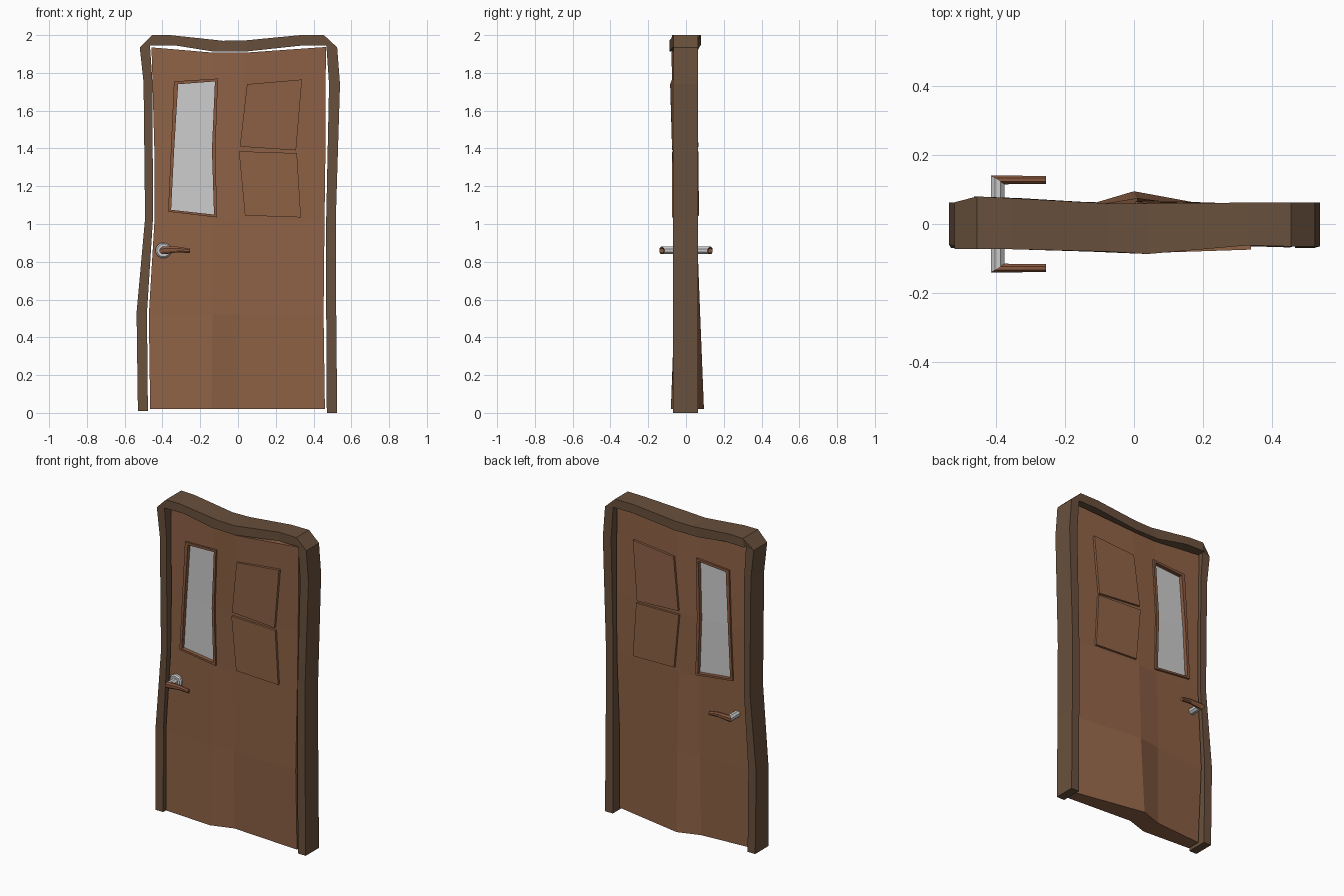
import bpy, bmesh
from math import cos, sin, pi

if "Cube" in bpy.data.objects:
    bpy.data.objects.remove(bpy.data.objects["Cube"])


def material(name, rgb):
    m = bpy.data.materials.new(name)
    m.diffuse_color = (*rgb, 1)
    m.use_nodes = True
    m.node_tree.nodes["Principled BSDF"].inputs["Base Color"].default_value = m.diffuse_color
    return m


WOOD = material("door_wood", (0.27, 0.12, 0.06))
TRIM = material("trim_wood", (0.25, 0.10, 0.05))
DARK = material("frame_wood", (0.14, 0.08, 0.045))


def finish(bm, name, mat=None):
    bmesh.ops.remove_doubles(bm, verts=bm.verts, dist=0.0005)
    bmesh.ops.recalc_face_normals(bm, faces=bm.faces)
    me = bpy.data.meshes.new(name)
    bm.to_mesh(me)
    bm.free()
    ob = bpy.data.objects.new(name, me)
    bpy.context.collection.objects.link(ob)
    if mat:
        me.materials.append(mat)
    return ob


def loft(name, rings, mat=None, cap=True, close=False):
    """Skin a list of equal-sized closed rings."""
    bm = bmesh.new()
    vs = [[bm.verts.new(p) for p in r] for r in rings]
    n = len(vs[0])
    pairs = list(zip(vs, vs[1:])) + ([(vs[-1], vs[0])] if close else [])
    for a, b in pairs:
        for i in range(n):
            j = (i + 1) % n
            bm.faces.new((a[i], a[j], b[j], b[i]))
    if cap:
        bm.faces.new(vs[0])
        bm.faces.new(vs[-1])
    return finish(bm, name, mat)


# warped door: rows of heights and columns of front / back depths
COLS = [-0.46, -0.13, 0.0, 0.46]
ROWS = [0.02, 0.52, 1.02, 1.4, 1.93]
FRONT = [(-.06, -.08, -.035, -.065), (-.05, -.062, -.055, -.068),
         (-.045, -.055, -.058, -.06), (-.035, -.055, -.06, -.058),
         (-.02, -.055, -.078, -.055)]
BACK = [(.025, .048, .095, .01), (.045, .055, .075, .02),
        (.05, .052, .056, .04), (.05, .05, .052, .035), (.04, .035, .04, .03)]


def depth(table, x, z):
    """Interpolate the door surface depth at x, z."""
    def span(a, v):
        i = max(k for k in range(len(a) - 1) if k == 0 or v >= a[k])
        return i, (v - a[i]) / (a[i + 1] - a[i])
    i, s = span(COLS, x)
    j, t = span(ROWS, z)
    lo = table[j][i] * (1 - s) + table[j][i + 1] * s
    hi = table[j + 1][i] * (1 - s) + table[j + 1][i + 1] * s
    return lo * (1 - t) + hi * t


# door leaf
left = [-.465, -.472, -.442, -.443, -.458]
right = [.46, .453, .458, .463, .465]
mids = [(-.14, 0), (-.135, .01), (-.13, .01), (-.13, .02), (-.13, .035)]
top = [1.935, 1.907, 1.907, 1.937]
rings = []
for j, z in enumerate(ROWS):
    xs = [left[j], *mids[j], right[j]]
    zs = top if j == 4 else [z] * 4
    rings.append([(x, y, h) for x, y, h in zip(xs, FRONT[j], zs)] +
                 [(x, y, h) for x, y, h in reversed(list(zip(xs, BACK[j], zs)))])
bm = bmesh.new()
vs = [[bm.verts.new(p) for p in r] for r in rings]
for a, b in zip(vs, vs[1:]):
    for i in range(8):
        k = (i + 1) % 8
        bm.faces.new((a[i], a[k], b[k], b[i]))
for r in (vs[0], vs[-1]):
    for i in range(3):
        bm.faces.new((r[i], r[i + 1], r[6 - i], r[7 - i]))
door = finish(bm, "door_leaf", WOOD)

# door frame: (outer x, z), (inner x, z), front y, back y along the path
path = [
    ((-.53, .01), (-.477, .01), -.07, .063), ((-.537, .53), (-.482, .53), -.06, .063),
    ((-.492, 1.03), (-.45, 1.03), -.07, .063), ((-.5, 1.75), (-.453, 1.75), -.07, .063),
    ((-.52, 1.935), (-.466, 1.945), -.072, .063), ((-.455, 2), (-.464, 1.945), -.073, .08),
    ((-.36, 2), (-.33, 1.945), -.073, .075), ((-.08, 1.97), (-.13, 1.913), -.08, .06),
    ((.04, 1.972), (.04, 1.913), -.087, .06), ((.33, 2), (.33, 1.944), -.062, .062),
    ((.455, 2), (.466, 1.945), -.065, .063), ((.525, 1.935), (.468, 1.943), -.065, .063),
    ((.54, 1.74), (.482, 1.74), -.065, .063), ((.518, 1.03), (.467, 1.03), -.07, .063),
    ((.52, .53), (.467, .53), -.07, .063), ((.525, 0), (.47, 0), -.07, .063)]
loft("door_frame", [[(o[0], f, o[1]), (i[0], f, i[1]), (i[0], b, i[1]), (o[0], b, o[1])]
                    for o, i, f, b in path], DARK)

# window opening cut through the leaf
inner = [(-.317, 1.74), (-.122, 1.755), (-.138, 1.395), (-.127, 1.05), (-.354, 1.075), (-.338, 1.395)]
outer = [(-.339, 1.755), (-.106, 1.77), (-.12, 1.395), (-.111, 1.035), (-.37, 1.065), (-.355, 1.395)]
cutter = loft("window_cutter", [[(x, y, z) for x, z in inner] for y in (-.3, .3)])
cutter.hide_render = True
mod = door.modifiers.new("window", 'BOOLEAN')
mod.operation, mod.object, mod.solver = 'DIFFERENCE', cutter, 'EXACT'
bpy.context.view_layer.objects.active = door
bpy.ops.object.modifier_apply(modifier="window")
bpy.data.objects.remove(cutter)


def slab(outline, out):
    """Front and back loops following the door surface, pushed out by a distance."""
    return [[(x, depth(FRONT, x, z) - out, z) for x, z in outline],
            [(x, depth(BACK, x, z) + out, z) for x, z in outline]]


# window trim and glass
fo, bo = slab(outer, .012)
fi, bi = slab(inner, .012)
loft("window_trim", [fo, fi, bi, bo], TRIM, cap=False, close=True)
bm = bmesh.new()
gf, gb = [[bm.verts.new(p) for p in r] for r in slab(inner, -.012)]
for r in (gf, gb):
    bm.faces.new((r[0], r[1], r[2], r[5]))
    bm.faces.new((r[5], r[2], r[3], r[4]))
for i in range(6):
    k = (i + 1) % 6
    bm.faces.new((gf[i], gf[k], gb[k], gb[i]))
finish(bm, "window_glass")

# raised panels, showing on both faces
loft("upper_panel", slab([(.048, 1.74), (.339, 1.765), (.307, 1.39), (.01, 1.41)], .014), WOOD)
loft("lower_panel", slab([(.005, 1.385), (.312, 1.375), (.333, 1.035), (.037, 1.045)], .014), WOOD)

# handle: rose, mitred spindle and levers on both sides
HX, HZ = -.395, .86


def circle(n, r):
    return [(r * cos(2 * pi * (i + .5) / n), r * sin(2 * pi * (i + .5) / n)) for i in range(n)]


loft("handle_rose", [[(HX + a, y, HZ + b) for a, b in circle(12, r)]
                     for y, r in ((-.04, .042), (-.062, .042), (-.069, .034))])
oct8 = circle(8, .0215)


def mitre(s):
    return [(HX + a, s * (.128 - a * .65), HZ + b) for a, b in oct8]


loft("handle_spindle", [mitre(-1), mitre(1)])
for side, s in (("front", -1), ("back", 1)):
    rings = [mitre(s)]
    for x, h, dz in ((-.32, .75, .005), (-.255, .6, -.002)):
        rings.append([(x, s * (.128 - a * .6), HZ + b * h + dz) for a, b in oct8])
    loft(side + "_lever", rings, TRIM)
